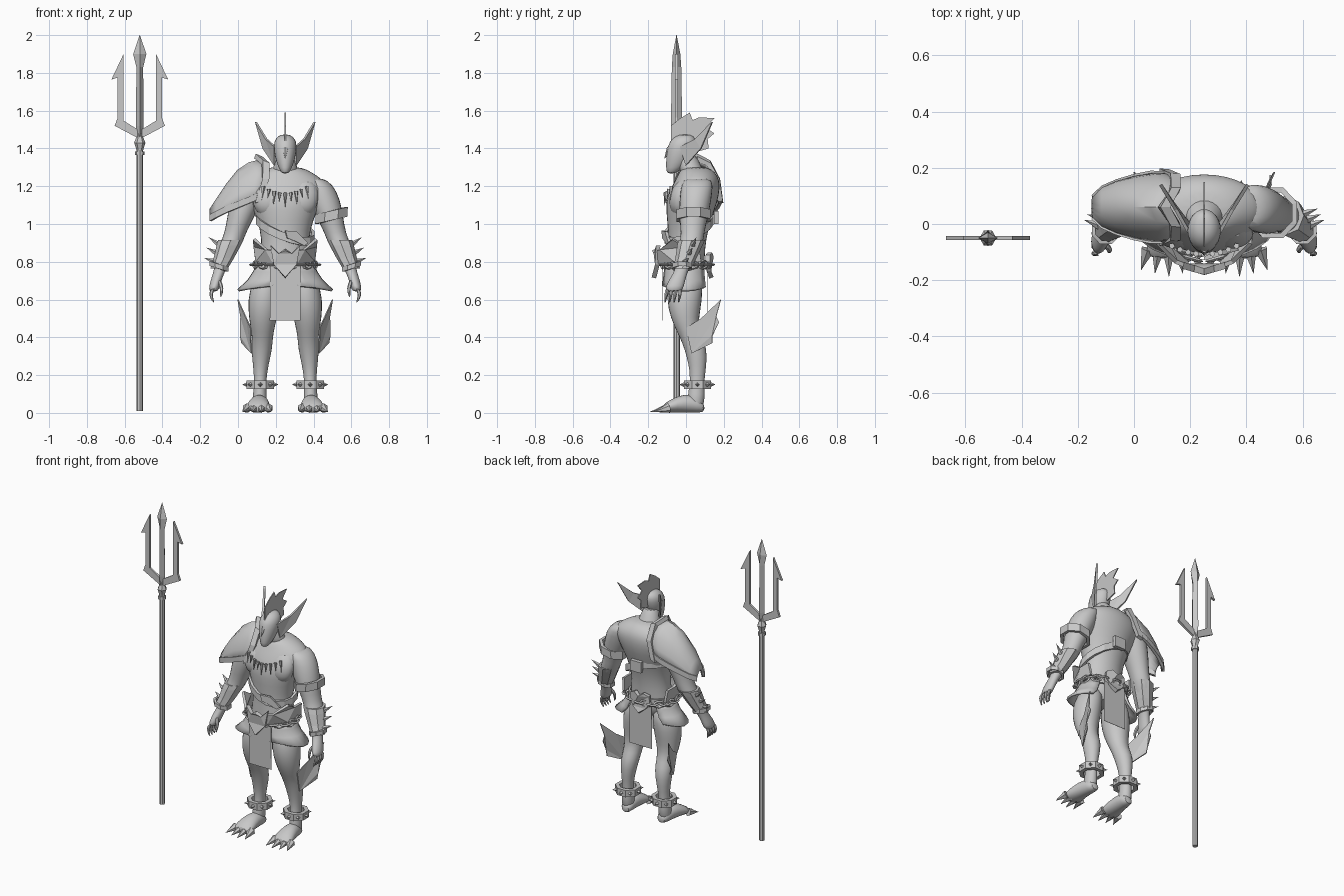
import bpy, bmesh
from math import sin, cos, pi, radians
from mathutils import Vector

cube = bpy.data.objects.get("Cube")
if cube:
    bpy.data.objects.remove(cube)

grey = bpy.data.materials.new("plain grey")
grey.use_nodes = True
grey.diffuse_color = (0.58, 0.58, 0.58, 1)
grey.node_tree.nodes["Principled BSDF"].inputs["Base Color"].default_value = (0.58, 0.58, 0.58, 1)

CX = 0.25  # centre line of the figure
SIDES = (("right", -1), ("left", 1))


def finish(name, bm, angle=30, thick=0, subdiv=0):
    bmesh.ops.recalc_face_normals(bm, faces=bm.faces)
    mesh = bpy.data.meshes.new(name)
    bm.to_mesh(mesh)
    bm.free()
    mesh.materials.append(grey)
    ob = bpy.data.objects.new(name, mesh)
    bpy.context.collection.objects.link(ob)
    if thick:
        m = ob.modifiers.new("thickness", "SOLIDIFY")
        m.thickness, m.offset = thick, 0
    if subdiv:
        m = ob.modifiers.new("smooth", "SUBSURF")
        m.levels = m.render_levels = subdiv
    bpy.ops.object.select_all(action="DESELECT")
    ob.select_set(True)
    bpy.context.view_layer.objects.active = ob
    if angle:
        bpy.ops.object.shade_smooth_by_angle(angle=radians(angle))
    return ob


def grid(name, rows, loop=True, cap=False, **kw):
    """Skin a list of equal rows of points."""
    bm = bmesh.new()
    vs = [[bm.verts.new(p) for p in row] for row in rows]
    n = len(rows[0])
    for a, b in zip(vs, vs[1:]):
        for i in range(n if loop else n - 1):
            j = (i + 1) % n
            bm.faces.new((a[i], a[j], b[j], b[i]))
    if cap:
        bm.faces.new(vs[0])
        bm.faces.new(vs[-1])
    return finish(name, bm, **kw)


def tube(name, rings, s=1, sides=12, axis="z", subdiv=1, angle=50):
    """Rings are (offset from centre line, y, z, radius across, radius other)."""
    rows = []
    for dx, y, z, ru, rv in rings:
        row = []
        for i in range(sides):
            a = 2 * pi * i / sides
            u, v = ru * cos(a), rv * sin(a)
            row.append((CX + s * dx + u, y + v, z) if axis == "z" else (CX + s * dx + u, y, z + v))
        rows.append(row)
    return grid(name, rows, cap=True, subdiv=subdiv, angle=angle)


def plate(name, pts, thick=0.006):
    bm = bmesh.new()
    f = bm.faces.new([bm.verts.new(p) for p in pts])
    f.normal_update()
    bmesh.ops.triangulate(bm, faces=[f], ngon_method="EAR_CLIP")
    return finish(name, bm, angle=0, thick=thick)


def spike(name, a, b, r, sides=6, tip=0.0):
    a, b = Vector(a), Vector(b)
    bm = bmesh.new()
    bmesh.ops.create_cone(bm, cap_ends=True, segments=sides, radius1=r, radius2=tip, depth=(b - a).length)
    bmesh.ops.transform(bm, matrix=(b - a).to_track_quat("Z", "Y").to_matrix().to_4x4(), verts=bm.verts)
    bmesh.ops.translate(bm, vec=(a + b) / 2, verts=bm.verts)
    return finish(name, bm)


def band(name, c, rx, ry, h, thick, tx=0, ty=0, sides=10):
    """Ring around c, sheared by slopes tx and ty."""
    rows = []
    for k in (-1, 1):
        row = []
        for i in range(sides):
            a = 2 * pi * (i + 0.5) / sides
            x, y = rx * cos(a), ry * sin(a)
            row.append((c[0] + x, c[1] + y, c[2] + k * h / 2 + tx * x + ty * y))
        rows.append(row)
    return grid(name, rows, thick=thick, angle=0)


# Trident
TX, TY = -0.52, -0.05
spike("trident_shaft", (TX, TY, 0.01), (TX, TY, 1.4), 0.017, 8, 0.017)
spike("trident_collar", (TX, TY, 1.365), (TX, TY, 1.385), 0.024, 8, 0.024)
tube("trident_knob", [(TX - CX, TY, z, r, r) for z, r in
     ((1.385, .017), (1.4, .02), (1.43, .03), (1.46, .018), (1.48, .016))], sides=6, subdiv=0, angle=0)
tube("trident_centre_prong", [(TX - CX, TY, z, r, q) for z, r, q in
     ((1.46, .016, .018), (1.52, .02, .03), (1.83, .018, .025), (1.9, .035, .02), (2.0, .001, .001))],
     sides=4, subdiv=0, angle=0)
for side, s in SIDES:
    prong = ((.086, 1.9), (.15, 1.765), (.117, 1.775), (.117, 1.563), (.133, 1.52),
             (.01, 1.455), (.01, 1.5), (.086, 1.547))
    plate(side + "_trident_prong", [(TX + s * dx, TY, z) for dx, z in prong], 0.015)

# Trunk, neck and head
tube("torso", [(0, 0, .66, .1, .08), (0, 0, .74, .14, .1), (0, 0, .82, .135, .1), (0, .008, .92, .125, .1),
     (0, .015, 1.02, .15, .118), (0, .03, 1.12, .195, .142), (0, .05, 1.19, .225, .132),
     (0, .06, 1.235, .205, .118), (0, .06, 1.27, .15, .1), (0, .05, 1.305, .085, .07)], sides=16)
tube("neck", [(0, .05, 1.24, .1, .08), (0, .02, 1.3, .06, .06), (0, 0, 1.38, .05, .055)])
tube("head", [(0, -.08, 1.265, .018, .02), (0, -.06, 1.295, .036, .048), (0, -.035, 1.35, .056, .073),
     (0, -.02, 1.42, .066, .08), (0, -.01, 1.455, .052, .064), (0, -.005, 1.475, .022, .03)])
spike("nose", (CX, -.085, 1.4), (CX, -.115, 1.345), 0.018)
plate("head_crest", [(CX, y, z) for y, z in ((-.08, 1.44), (-.08, 1.52), (-.03, 1.56), (.02, 1.59), (.035, 1.55),
      (.07, 1.565), (.15, 1.56), (.105, 1.51), (.15, 1.48), (.115, 1.45), (.12, 1.4), (.05, 1.38))], 0.006)

for side, s in SIDES:
    X = lambda dx: CX + s * dx
    P = lambda pts: [(X(dx), y, z) for dx, y, z in pts]
    pre = side + "_"
    # Ears and chest
    plate(pre + "ear", P(((.055, -.03, 1.41), (.1, .05, 1.45), (.155, .14, 1.54), (.115, .08, 1.4), (.055, 0, 1.31))), .012)
    tube(pre + "pectoral", [(.085, -.03, 1.04, .06, .04), (.088, -.04, 1.1, .085, .055),
         (.09, -.03, 1.16, .095, .06), (.09, .0, 1.24, .07, .05)], s)

    # Arm and hand
    tube(pre + "arm", [(.15, .06, 1.245, .05, .07), (.178, .06, 1.21, .078, .088), (.205, .05, 1.13, .09, .088),
         (.235, .04, 1.04, .074, .08), (.265, .035, .95, .058, .062), (.285, .03, .9, .062, .066),
         (.32, 0, .83, .05, .052), (.345, -.02, .76, .032, .036), (.36, -.04, .72, .03, .042),
         (.375, -.06, .67, .03, .05), (.38, -.065, .64, .024, .045)], s)
    for i in range(4):
        y = -.1 + .024 * i
        tube(f"{pre}finger_{i}", [(.38, y, .66, .013, .012), (.4, y - .005, .625, .012, .011),
             (.375, y - .012, .58, .005, .005)], s, sides=6)
    tube(pre + "thumb", [(.355, -.07, .71, .015, .016), (.332, -.095, .66, .012, .012),
         (.342, -.1, .61, .005, .005)], s, sides=6)

    # Spiked bracer
    tube(pre + "bracer", [(.35, -.02, .765, .046, .048), (.325, 0, .82, .054, .056),
         (.3, .02, .885, .064, .067), (.288, .03, .915, .067, .07)], s, sides=8, subdiv=0, angle=0)
    band(pre + "bracer_cuff", (X(.35), -.02, .775), .047, .049, .025, .014, tx=s * .35, sides=8)
    for i in range(3):
        z, dx, y = .9 - .045 * i, .35 + .012 * i, .035 - .02 * i
        spike(f"{pre}bracer_spike_{i}", (X(dx), y, z - .01), (X(dx + .055), y + .02, z + .03 - .01 * i), .016, 5)

    # Leg, calf fin and foot
    tube(pre + "leg", [(.085, 0, .75, .06, .08), (.108, -.005, .65, .088, .1), (.115, -.01, .55, .086, .09),
         (.12, .0, .46, .068, .066), (.12, .025, .4, .056, .06), (.124, .052, .34, .058, .062),
         (.13, .062, .25, .042, .048), (.132, .06, .18, .033, .038), (.135, .055, .1, .036, .046),
         (.135, .05, .02, .045, .048)], s)
    plate(pre + "calf_fin", P(((.182, .0, .45), (.205, .08, .5), (.25, .185, .6), (.235, .16, .51), (.235, .175, .48),
          (.238, .14, .41), (.23, .14, .37), (.178, .03, .315))), .006)
    tube(pre + "foot", [(.13, .1, .025, .028, .022), (.133, .06, .045, .044, .045), (.138, -.01, .052, .052, .052),
         (.143, -.08, .037, .066, .037), (.145, -.125, .022, .064, .022)], s, axis="y")
    for i in range(4):
        dx = .09 + .037 * i
        tip = (dx - .145) * 1.35 + .15
        spike(f"{pre}toe_claw_{i}", (X(dx), -.09, .026), (X(tip), -.19 + .012 * abs(i - 1), .006), .026, 6)

    # Spiked anklet
    band(pre + "anklet", (X(.132), .06, .15), .066, .064, .045, .026, sides=8)
    for i in range(8):
        a = i * pi / 4
        p = Vector((cos(a), sin(a), 0))
        c = Vector((X(.132), .06, .15))
        spike(f"{pre}anklet_spike_{i}", c + p * .068, c + p * .096, .014, 4)

    # Waist guard and flared hip flap
    plate(pre + "waist_guard", P(((.06, -.15, .86), (.1, -.135, .865), (.165, -.07, .92), (.16, .0, .88),
          (.16, .07, .88), (.15, .08, .8), (.15, -.06, .8), (.06, -.14, .79))), .016)
    rows = []
    for z, rx, ry in ((.79, .145, .11), (.745, .165, .115), (.7, .195, .12), (.66, .25, .125)):
        row = []
        for i in range(9):
            a = radians(-75 + i * 16)
            row.append((X(rx * cos(a)), ry * sin(a), z - .012 * cos(2 * a) * (z < .7)))
        rows.append(row)
    grid(pre + "hip_flap", rows, loop=False, thick=.014, angle=40)

# Belt chain
for i in range(24):
    a = 2 * pi * i / 24
    bpy.ops.mesh.primitive_torus_add(major_segments=8, minor_segments=4, major_radius=.02, minor_radius=.007,
        location=(CX + .165 * cos(a), .128 * sin(a), .785), rotation=(pi / 2 * (i % 2), 0, a + pi / 2))
    link = bpy.context.object
    link.name = f"belt_link_{i}"
    link.scale.x = 1.5
    link.data.materials.append(grey)
band("belt", (CX, 0, .785), .145, .112, .05, .012, sides=16)

# Buckle, back plate and hanging cloths
buckle = ((0, .865), (.035, .845), (.075, .885), (.06, .785), (0, .715), (-.06, .785), (-.075, .885), (-.035, .845))
plate("buckle", [(CX + x, -.17 + abs(x) * .3, z) for x, z in buckle], .024)
heart = ((0, .83), (.03, .85), (.065, .835), (.07, .79), (.045, .75), (0, .715),
         (-.045, .75), (-.07, .79), (-.065, .835), (-.03, .85))
plate("back_plate", [(CX + x, .135 - abs(x) * .3, z) for x, z in heart], .024)
for name, y in (("front_cloth", -.125), ("back_cloth", .115)):
    plate(name, [(CX - .082, y, .49), (CX + .082, y, .49), (CX + .08, y, .78), (CX - .08, y, .78)], .002)

# Strap around the waist with a pouch behind
band("waist_strap", (CX, .016, .98), .15, .124, .045, .016, tx=-.35, ty=.4, sides=16)
plate("belly_flap", [(CX + x, -.122 + x * .3, z) for x, z in
      ((0, .965), (.06, .96), (.12, .9), (.1, .885), (.05, .91), (.01, .925))], .016)
plate("strap_buckle", [(CX + x, .16, z) for x, z in ((-.04, 1.0), (.04, 1.0), (.04, 1.07), (-.04, 1.07))], .025)

# Fang necklace
for i in range(9):
    t = (i - 4) / 4
    x, y, z = CX + .115 * t, -.108 + .03 * t * t, 1.165 + .035 * t * t
    spike(f"fang_{i}", (x, y, z), (x + .01 * t, y - .006, z - (.05 if i % 2 else .075)), .011, 5)

# Armband on the left arm
band("armband", (CX + .245, .04, 1.045), .083, .088, .05, .02, tx=.25, sides=8)


# Shoulder guard on the right arm, with raised inner collar and lower rim
def arch(x, top, low, ry, bulge=0, cy=.06, n=9):
    pts = []
    for i in range(n):
        a = radians(-90 + 180 * i / (n - 1))
        pts.append((x + bulge * sin(2 * abs(a)), cy + ry * sin(a), low + (top - low) * cos(a)))
    return pts


guard = [arch(.12, 1.335, 1.135, .118, .04), arch(.06, 1.32, 1.11, .12, .03), arch(0, 1.28, 1.085, .108, .01),
         arch(-.06, 1.205, 1.06, .09), arch(-.11, 1.13, 1.035, .068), arch(-.145, 1.075, 1.015, .035)]
grid("shoulder_guard", guard, loop=False, thick=.014, angle=40)
grid("shoulder_guard_collar", [arch(.125, 1.345, 1.12, .122, .045, n=7), arch(.09, 1.36, 1.11, .125, .045, n=7)],
     loop=False, thick=.026, angle=0)
for name, k in (("front", 0), ("back", -1)):
    rim = [row[k] for row in guard]
    grid(f"shoulder_guard_{name}_rim", [rim, [(x, y, z + .035) for x, y, z in rim]], loop=False, thick=.02, angle=0)
